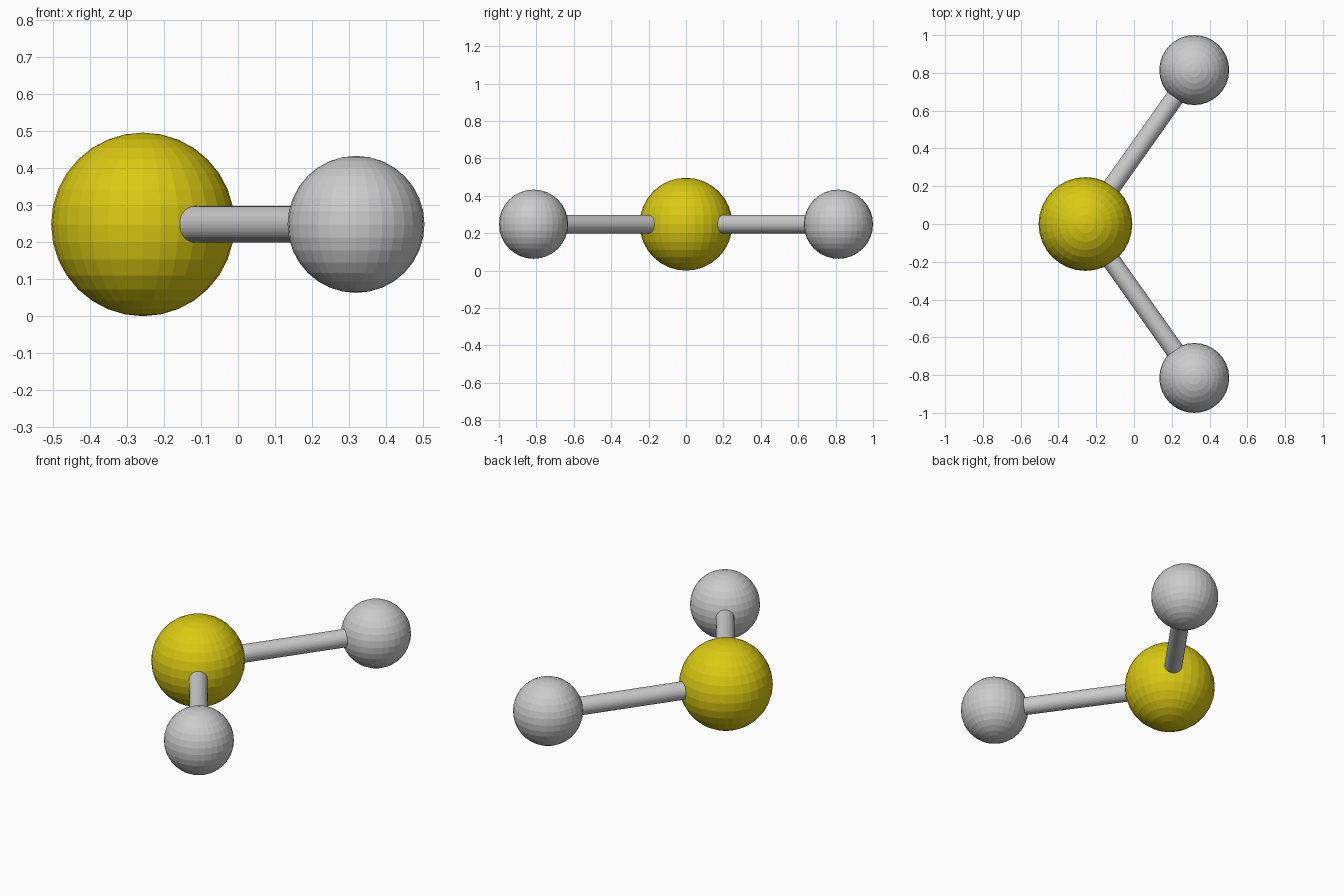
import bpy
from mathutils import Vector

if "Cube" in bpy.data.objects:
    bpy.data.objects.remove(bpy.data.objects["Cube"])

Z = 0.248
CENTRE = Vector((-0.257, 0, Z))

yellow = bpy.data.materials.new("yellow")
yellow.diffuse_color = (0.70, 0.59, 0.006, 1)
yellow.use_nodes = True
yellow.node_tree.nodes["Principled BSDF"].inputs["Base Color"].default_value = yellow.diffuse_color


def ball(name, location, radius):
    bpy.ops.mesh.primitive_uv_sphere_add(segments=32, ring_count=16, radius=radius, location=location)
    obj = bpy.context.object
    obj.name = name
    return obj


def rod(name, start, end, radius):
    axis = end - start
    bpy.ops.mesh.primitive_cylinder_add(vertices=32, radius=radius, depth=axis.length,
                                        location=(start + end) / 2)
    obj = bpy.context.object
    obj.name = name
    obj.rotation_euler = axis.to_track_quat('Z', 'Y').to_euler()


# Large central atom
ball("central_atom", CENTRE, 0.248).data.materials.append(yellow)

# Two outer atoms with their bonds, mirrored across y = 0
for side, label in ((-1, "front"), (1, "back")):
    outer = Vector((0.319, side * 0.815, Z))
    ball(label + "_atom", outer, 0.185)
    rod(label + "_bond", CENTRE, outer, 0.049)
